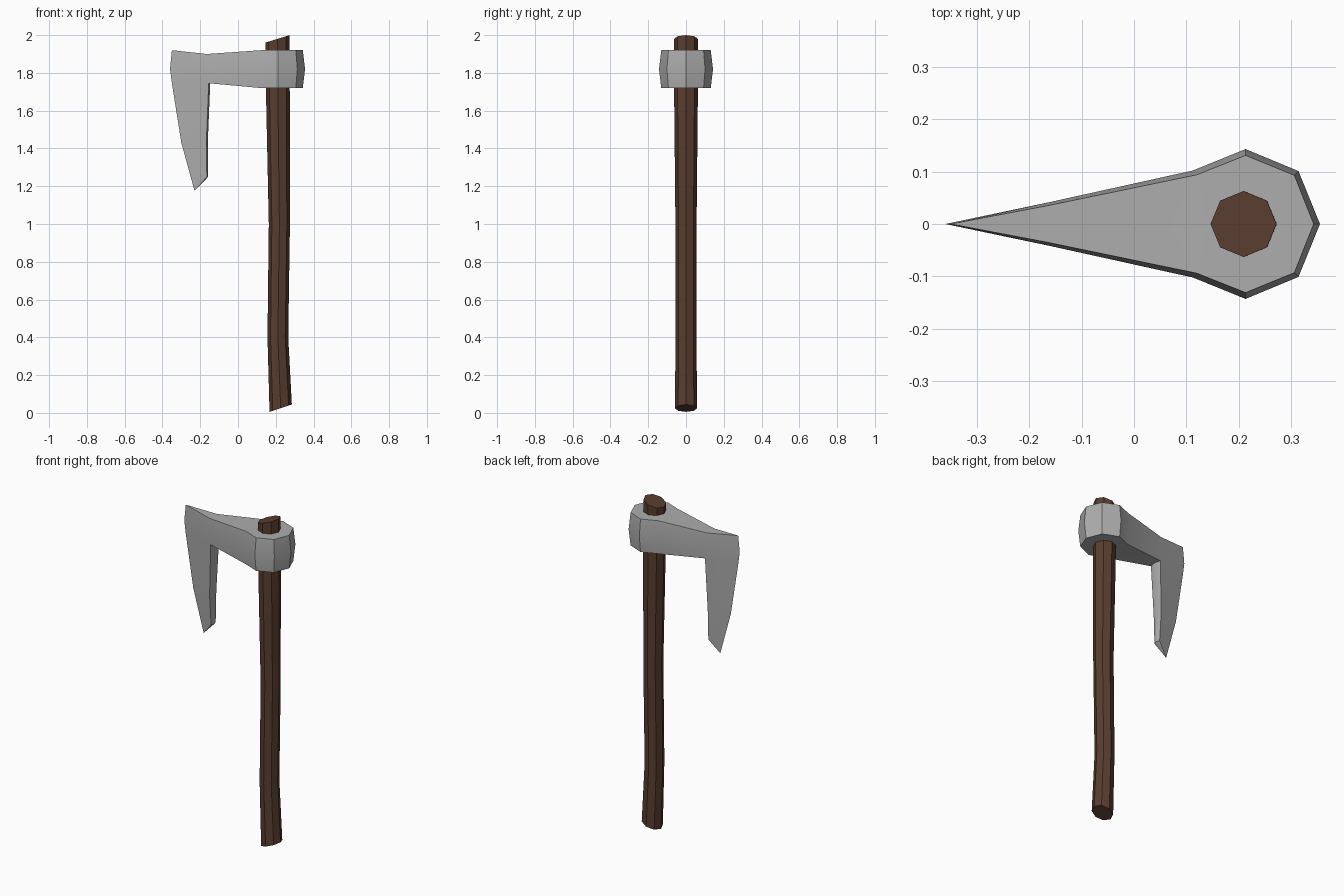
import bpy, bmesh, math

cube = bpy.data.objects.get("Cube")
if cube:
    bpy.data.objects.remove(cube)


def material(name, rgb):
    m = bpy.data.materials.new(name)
    m.use_nodes = True
    m.diffuse_color = (*rgb, 1)
    m.node_tree.nodes["Principled BSDF"].inputs["Base Color"].default_value = (*rgb, 1)
    return m


def finish(bm, name, mat):
    bmesh.ops.recalc_face_normals(bm, faces=bm.faces)
    me = bpy.data.meshes.new(name)
    bm.to_mesh(me)
    bm.free()
    me.materials.append(mat)
    ob = bpy.data.objects.new(name, me)
    bpy.context.collection.objects.link(ob)
    bpy.ops.object.select_all(action='DESELECT')
    ob.select_set(True)
    bpy.context.view_layer.objects.active = ob
    bpy.ops.object.shade_smooth_by_angle(angle=math.radians(30))
    return ob


wood = material("dark wood", (0.10, 0.047, 0.028))
steel = material("grey steel", (0.42, 0.42, 0.42))

# Handle: bent eight-sided shaft with slanted ends (x, z, radius, end slope)
SIDES = 8
rings = []
bm = bmesh.new()
for x, z, r, slope in [(0.226, 0.025, 0.059, 0.33), (0.211, 0.4, 0.055, 0),
                       (0.219, 1.0, 0.056, 0), (0.211, 1.7, 0.063, 0),
                       (0.209, 1.98, 0.063, 0.31)]:
    ring = []
    for i in range(SIDES):
        a = math.tau * i / SIDES
        dx = r * math.cos(a)
        ring.append(bm.verts.new((x + dx, r * math.sin(a), z + dx * slope)))
    rings.append(ring)
for lo, hi in zip(rings, rings[1:]):
    for i in range(SIDES):
        j = (i + 1) % SIDES
        bm.faces.new((lo[i], lo[j], hi[j], hi[i]))
bm.faces.new(rings[0])
bm.faces.new(rings[-1])
finish(bm, "handle", wood)

# Axe head, one half; columns run from cutting edge to poll
bm = bmesh.new()


def strip(points):
    return [bm.verts.new(p) for p in points]


def bridge(a, b):
    for i in range(len(a) - 1):
        bm.faces.new((a[i], a[i + 1], b[i + 1], b[i]))


top = strip([(-0.35, 0, 1.92), (-0.165, 0.035, 1.9), (0.12, 0.094, 1.92),
             (0.213, 0.131, 1.92), (0.306, 0.093, 1.92), (0.343, 0, 1.92)])
mid = strip([(-0.36, 0, 1.82), (-0.16, 0.042, 1.82), (0.112, 0.102, 1.82),
             (0.213, 0.143, 1.82), (0.314, 0.101, 1.82), (0.355, 0, 1.82)])
bottom = strip([(-0.35, 0, 1.745), (-0.155, 0.04, 1.745), (0.12, 0.094, 1.72),
                (0.213, 0.131, 1.72), (0.306, 0.093, 1.72), (0.343, 0, 1.72)])
bridge(top, mid)
bridge(mid, bottom)


# Flat caps above and below the eye, meeting on the centre plane
def cap(row, inner_x):
    core = [bm.verts.new((x, 0, v.co.z)) for x, v in
            zip((inner_x, row[2].co.x, row[3].co.x), row[1:4])]
    bridge(row[1:4], core)
    bm.faces.new((row[3], row[4], row[5], core[2]))
    return core


top_core = cap(top, -0.165)
bm.faces.new((top[0], top[1], top_core[0]))
bottom_core = cap(bottom, -0.147)

# Hanging beard: cutting edge, shoulder, inner ridge
rows = [[bottom[0], bottom[1], bottom_core[0]],
        strip([(-0.3, 0, 1.43), (-0.168, 0.032, 1.43), (-0.16, 0, 1.43)]),
        strip([(-0.23, 0, 1.175), (-0.165, 0.022, 1.25), (-0.158, 0, 1.25)])]
for a, b in zip(rows, rows[1:]):
    bridge(a, b)
bm.faces.new(rows[-1])

# Reflect the half across the centre plane and weld
half = bm.verts[:] + bm.edges[:] + bm.faces[:]
copy = bmesh.ops.duplicate(bm, geom=half)["geom"]
for v in copy:
    if isinstance(v, bmesh.types.BMVert):
        v.co.y = -v.co.y
bmesh.ops.remove_doubles(bm, verts=bm.verts[:], dist=0.0005)
finish(bm, "axe_head", steel)
